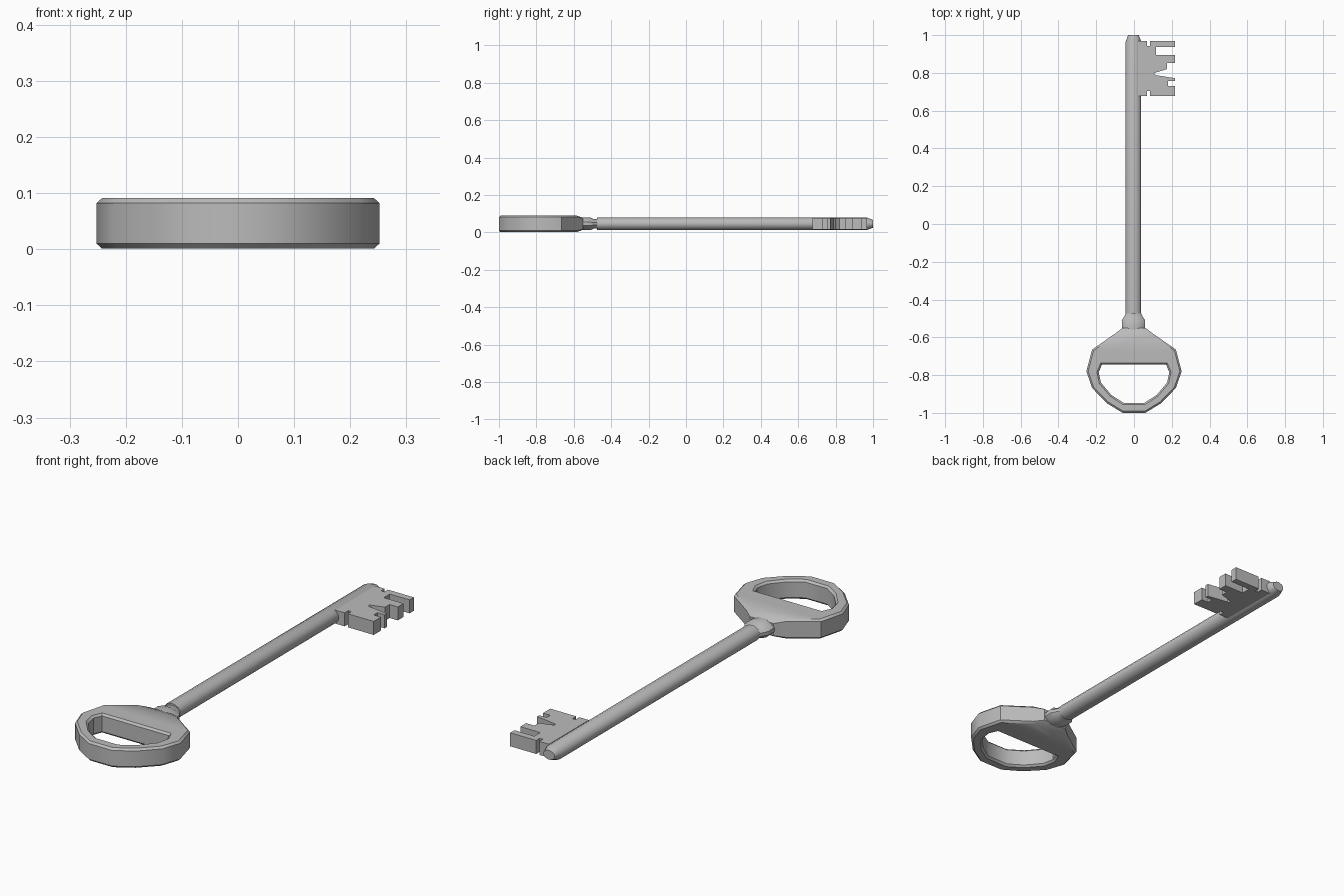
import bpy
import bmesh
import math

if "Cube" in bpy.data.objects:
    bpy.data.objects.remove(bpy.data.objects["Cube"], do_unlink=True)

MID = 0.046  # height of the key's middle plane

steel = bpy.data.materials.new("grey_steel")
steel.use_nodes = True
steel.diffuse_color = (0.5, 0.5, 0.5, 1)
steel.node_tree.nodes["Principled BSDF"].inputs["Base Color"].default_value = (0.5, 0.5, 0.5, 1)


def finish(name, mesh, angle=35):
    obj = bpy.data.objects.new(name, mesh)
    bpy.context.collection.objects.link(obj)
    mesh.materials.clear()
    mesh.materials.append(steel)
    bpy.ops.object.select_all(action="DESELECT")
    obj.select_set(True)
    bpy.context.view_layer.objects.active = obj
    bpy.ops.object.shade_smooth_by_angle(angle=math.radians(angle))
    return obj


def plate(name, outlines, half, bevel=0.0, neck=None):
    """Flat cut-out with optional holes, chamfer and thinner neck end."""
    curve = bpy.data.curves.new(name, "CURVE")
    curve.dimensions = "2D"
    curve.fill_mode = "BOTH"
    curve.extrude = half - bevel
    curve.bevel_depth = bevel
    curve.bevel_resolution = 0
    curve.offset = -bevel
    for outline in outlines:
        spline = curve.splines.new("POLY")
        spline.points.add(len(outline) - 1)
        for point, (x, y) in zip(spline.points, outline):
            point.co = (x, y, 0, 1)
        spline.use_cyclic_u = True
    helper = bpy.data.objects.new(name + "_curve", curve)
    bpy.context.collection.objects.link(helper)
    graph = bpy.context.evaluated_depsgraph_get()
    mesh = bpy.data.meshes.new_from_object(helper.evaluated_get(graph))
    bpy.data.objects.remove(helper, do_unlink=True)
    bm = bmesh.new()
    bm.from_mesh(mesh)
    bmesh.ops.remove_doubles(bm, verts=bm.verts, dist=0.0005)
    for v in bm.verts:
        if neck is not None and v.co.y > neck:
            v.co.z *= 0.78
        v.co.z += MID
    bmesh.ops.recalc_face_normals(bm, faces=bm.faces)
    bm.to_mesh(mesh)
    bm.free()
    return finish(name, mesh)


def mirrored(side):
    return side + [(-x, y) for x, y in reversed(side)]


def loft(name, rings, sides=12):
    """Rounded bar along y; each ring is (y, half width, half height)."""
    bm = bmesh.new()
    loops = []
    for y, w, h in rings:
        angles = [math.tau * (i + 0.5) / sides for i in range(sides)]
        loops.append([bm.verts.new((w * math.cos(a) / math.cos(math.pi / sides) - 0.003, y,
                                    MID + h * math.sin(a) / math.cos(math.pi / sides)))
                      for a in angles])
    for a, b in zip(loops, loops[1:]):
        for i in range(sides):
            j = (i + 1) % sides
            bm.faces.new((a[i], a[j], b[j], b[i]))
    bm.faces.new(loops[0])
    bm.faces.new(loops[-1])
    bmesh.ops.recalc_face_normals(bm, faces=bm.faces)
    mesh = bpy.data.meshes.new(name)
    bm.to_mesh(mesh)
    bm.free()
    return finish(name, mesh, 40)


# Bow: faceted handle with a D-shaped opening
bow_side = [(0.06, -0.55), (0.1, -0.58), (0.222, -0.665), (0.252, -0.78),
            (0.222, -0.868), (0.145, -0.948), (0.06, -1.0)]
hole_side = [(0.17, -0.745), (0.187, -0.785), (0.175, -0.84), (0.12, -0.905), (0.055, -0.947)]
plate("bow", [mirrored(bow_side), mirrored(hole_side)], 0.045, 0.009, neck=-0.57)

# Collar between the bow and the shaft
loft("collar", [(-0.6, 0.058, 0.034), (-0.55, 0.06, 0.034), (-0.51, 0.062, 0.034),
                (-0.495, 0.052, 0.026), (-0.465, 0.036, 0.026)])

# Shaft with a tapered tip
loft("shaft", [(-0.475, 0.041, 0.034), (0.965, 0.041, 0.034), (1.0, 0.028, 0.021)])

# Bit: toothed plate on the left side of the shaft
bit = [(0.02, 0.968), (0.069, 0.968), (0.069, 0.942), (0.085, 0.942), (0.085, 0.968),
       (0.217, 0.968), (0.217, 0.937), (0.116, 0.937), (0.116, 0.894), (0.217, 0.894),
       (0.217, 0.852), (0.175, 0.852), (0.175, 0.82), (0.106, 0.799), (0.116, 0.788),
       (0.217, 0.772), (0.217, 0.757), (0.18, 0.757), (0.18, 0.73), (0.217, 0.73),
       (0.217, 0.677), (0.085, 0.677), (0.085, 0.704), (0.069, 0.704), (0.069, 0.677),
       (0.02, 0.677)]
plate("bit", [bit], 0.031)
